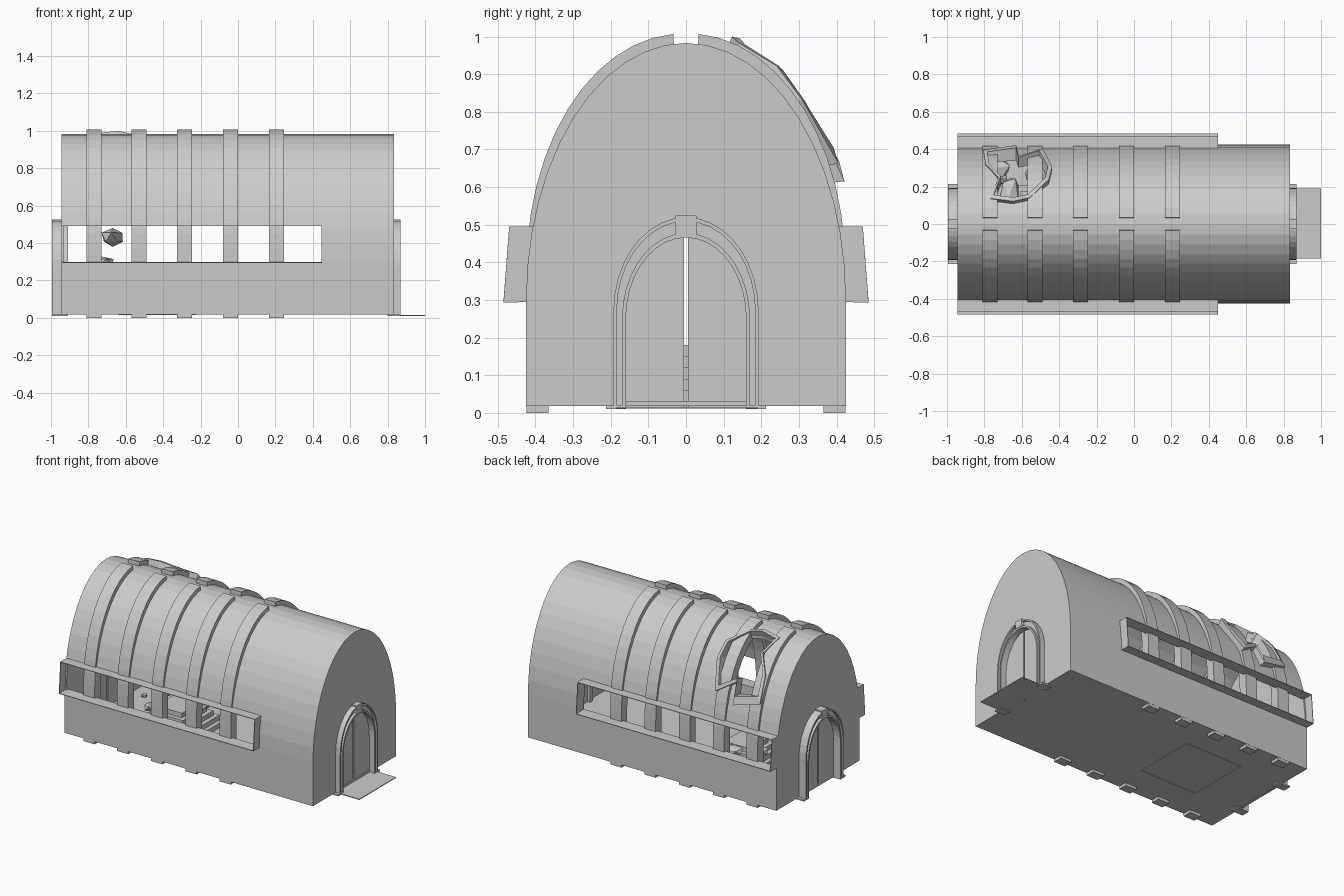
import bpy, bmesh, math, random
from mathutils import Vector, Matrix

if "Cube" in bpy.data.objects:
    bpy.data.objects.remove(bpy.data.objects["Cube"])

random.seed(4)
stone = bpy.data.materials.new("plain grey")
stone.diffuse_color = (0.6, 0.6, 0.6, 1)
stone.use_nodes = True
stone.node_tree.nodes["Principled BSDF"].inputs["Base Color"].default_value = stone.diffuse_color


def make(name, verts, faces, helper=False):
    me = bpy.data.meshes.new(name)
    me.from_pydata([tuple(v) for v in verts], [], faces)
    bm = bmesh.new()
    bm.from_mesh(me)
    bmesh.ops.recalc_face_normals(bm, faces=bm.faces)
    bm.to_mesh(me)
    bm.free()
    me.materials.append(stone)
    ob = bpy.data.objects.new(name, me)
    bpy.context.collection.objects.link(ob)
    ob.hide_render = helper
    return ob


def prism(name, loop, lo, hi, axis="x", helper=False):
    """Extrude a closed 2D loop: (y, z) along x, or (x, y) along z."""
    n = len(loop)
    if axis == "x":
        v = [(h, a, b) for h in (lo, hi) for a, b in loop]
    else:
        v = [(a, b, h) for h in (lo, hi) for a, b in loop]
    f = [list(range(n)), list(range(n, 2 * n))]
    f += [(i, (i + 1) % n, n + (i + 1) % n, n + i) for i in range(n)]
    return make(name, v, f, helper)


def box(name, x0, x1, y0, y1, z0, z1, helper=False):
    return prism(name, [(y0, z0), (y1, z0), (y1, z1), (y0, z1)], x0, x1, "x", helper)


def arch(a, zc, b, base, n=24):
    """Half ellipse standing on straight legs, as a (y, z) list from +y to -y."""
    pts = [(a * math.cos(math.pi * i / n), zc + b * math.sin(math.pi * i / n)) for i in range(n + 1)]
    return [(a, base)] + pts + [(-a, base)]


def cut(ob, cutter):
    m = ob.modifiers.new("cut", "BOOLEAN")
    m.operation, m.solver, m.object = "DIFFERENCE", "EXACT", cutter
    bpy.context.view_layer.objects.active = ob
    bpy.ops.object.modifier_apply(modifier=m.name)
    bpy.data.objects.remove(cutter)


# vaulted hall shell, hollow, with side window bands and doorways
X0, X1 = -0.945, 0.835
hall = prism("vaulted_hall", arch(0.425, 0.3, 0.683, 0.018), X0, X1)
cut(hall, prism("hollow", arch(0.413, 0.3, 0.671, 0.03), X0 + 0.012, X1 - 0.012, "x", True))
cut(hall, box("window_cut", X0 + 0.013, 0.45, -0.6, 0.6, 0.295, 0.495, True))
for x in (X0, X1):
    cut(hall, prism("door_cut", arch(0.165, 0.25, 0.22, 0.031, 16), x - 0.05, x + 0.05, "x", True))

# broken hole in the roof, on the back slope
outline = [(-.81, .40), (-.63, .417), (-.615, .364), (-.487, .40), (-.433, .305), (-.45, .23),
           (-.556, .134), (-.647, .112), (-.77, .13), (-.727, .24), (-.797, .32)]
cx, cy = -0.63, 0.265
base = [(x, y * 0.92) for x, y in outline]


def scaled(s):
    return [(cx + (x - cx) * s, cy * 0.92 + (y - cy * 0.92) * s) for x, y in base]


cut(hall, prism("hole_cut", scaled(0.84), 0.54, 1.2, "z", True))


def on_roof(x, y, off):
    t = math.asin(max(-0.99, min(0.99, y / 0.425)))
    nrm = Vector((0, 0.683 * math.sin(t), 0.425 * math.cos(t))).normalized()
    return Vector((x, 0.425 * math.sin(t), 0.3 + 0.683 * math.cos(t))) + nrm * off


# jagged raised rim around the hole
rails = [(0.82, -0.02), (0.86, 0.038), (0.98, 0.034), (0.96, -0.008)]
v, n = [], len(outline)
for s, off in rails:
    for i, (x, y) in enumerate(scaled(s)):
        v.append(on_roof(x, y, off + (0.008 * (i % 2) if off > 0 else 0)))
f = [(r * n + i, r * n + (i + 1) % n, ((r + 1) % 4) * n + (i + 1) % n, ((r + 1) % 4) * n + i)
     for r in range(4) for i in range(n)]
make("broken_rim", v, f)

# ribs: a curved strip on each side that also forms the window posts and feet
for x in (-0.77, -0.53, -0.285, -0.04, 0.205):
    for s in (1, -1):
        outer, inner = [(0.424, 0.0)], [(0.366, 0.0)]
        for i in range(13):
            t = math.radians(86.5 * i / 12)
            outer.append((0.424 * math.cos(t) + 0.008 * math.sin(t), 0.37 + 0.638 * math.sin(t)))
            inner.append((0.366 * math.cos(t) + 0.008 * math.sin(t), 0.37 + 0.58 * math.sin(t)))
        loop = [(s * y, z) for y, z in outer + inner[::-1]]
        prism("rib", loop, x - 0.04, x + 0.04)

# projecting window surrounds
for s in (1, -1):
    p = [(0.408, 0.295), (0.485, 0.293), (0.47, 0.495), (0.398, 0.495)]
    v = [(x, s * y, z) for x in (X0, 0.45) for y, z in p]
    ob = make("window_surround", v, [(0, 1, 5, 4), (2, 3, 7, 6), (4, 5, 6, 7), (0, 1, 2, 3)])
    # open towards the outside: only shelves and end cheeks
    m = ob.modifiers.new("thickness", "SOLIDIFY")
    m.thickness = 0.005

# doorways at both ends
for side, a, b, c in ((1, 0.80, 0.868, 0.823), (-1, -0.91, -0.995, -0.94)):
    lo, hi = min(a, b), max(a, b)
    out, inn = arch(0.188, 0.27, 0.243, 0.012, 18), arch(0.163, 0.25, 0.22, 0.012, 18)
    # two slim bands joined by a recessed band
    prism("door_frame", out + inn[::-1], min(a, b - side * 0.016), max(a, b - side * 0.016))
    lip_o, lip_i = arch(0.193, 0.27, 0.25, 0.012, 18), arch(0.184, 0.27, 0.239, 0.012, 18)
    prism("frame_outer_band", lip_o + lip_i[::-1], lo, hi)
    lip_o, lip_i = arch(0.170, 0.25, 0.228, 0.012, 18), arch(0.160, 0.25, 0.216, 0.012, 18)
    prism("frame_inner_band", lip_o + lip_i[::-1], lo, hi)
    box("keystone", lo, hi + 0.002, -0.028, 0.028, 0.475, 0.525)
    for s in (1, -1):
        y = sorted((s * 0.16, s * 0.213))
        box("frame_foot", lo, hi, y[0], y[1], 0.01, 0.02)
        # door leaf, with a narrow gap in the middle
        leaf = [(0.005, 0.014), (0.162, 0.014)]
        leaf += [(max(0.005, 0.162 * math.cos(t)), 0.25 + 0.219 * math.sin(t))
                 for t in [math.pi / 2 * i / 9 for i in range(10)]]
        prism("door_leaf", [(s * y, z) for y, z in leaf], c - 0.006, c + 0.006)

# entrance slab
box("entrance_slab", 0.83, 1.0, -0.185, 0.19, 0.011, 0.016)

# stepped platform inside and its outline under the floor
for i in range(5):
    h = 0.205 - 0.028 * i
    box("platform_step", -0.43 - h, -0.43 + h, -h, h, 0.025, 0.06 + 0.03 * i)
for s in (1, -1):
    e = sorted((s * 0.2, s * 0.208))
    box("underside_line", -0.43 + e[0], -0.43 + e[1], -0.208, 0.208, 0.015, 0.02)
    box("underside_line", -0.638, -0.222, e[0], e[1], 0.015, 0.02)


# fallen boulder and rubble below the hole
def rock(name, loc, size, sides=None):
    bm = bmesh.new()
    bmesh.ops.create_icosphere(bm, subdivisions=1, radius=1)
    for q in bm.verts:
        q.co *= random.uniform(0.85, 1.1)
    rot = Matrix.Rotation(random.uniform(-0.3, 0.3), 4, "Z")
    bm.transform(Matrix.Translation(loc) @ rot @ Matrix.Diagonal((*size, 1)))
    me = bpy.data.meshes.new(name)
    bm.to_mesh(me)
    bm.free()
    me.materials.append(stone)
    bpy.context.collection.objects.link(bpy.data.objects.new(name, me))


rock("boulder", (-0.67, 0.14, 0.43), (0.06, 0.14, 0.055))
for i in range(14):
    r = random.uniform(0.015, 0.04)
    rock("rubble", (random.uniform(-0.85, -0.4), random.uniform(0.1, 0.36), 0.03 + r * 0.6), (r, r * 1.2, r * 0.7))
for i, (x, y, z) in enumerate([(-0.73, 0.3, 0.3), (-0.52, 0.27, 0.24)]):
    rock("fallen_shard", (x, y, z), (0.07, 0.06, 0.03))
